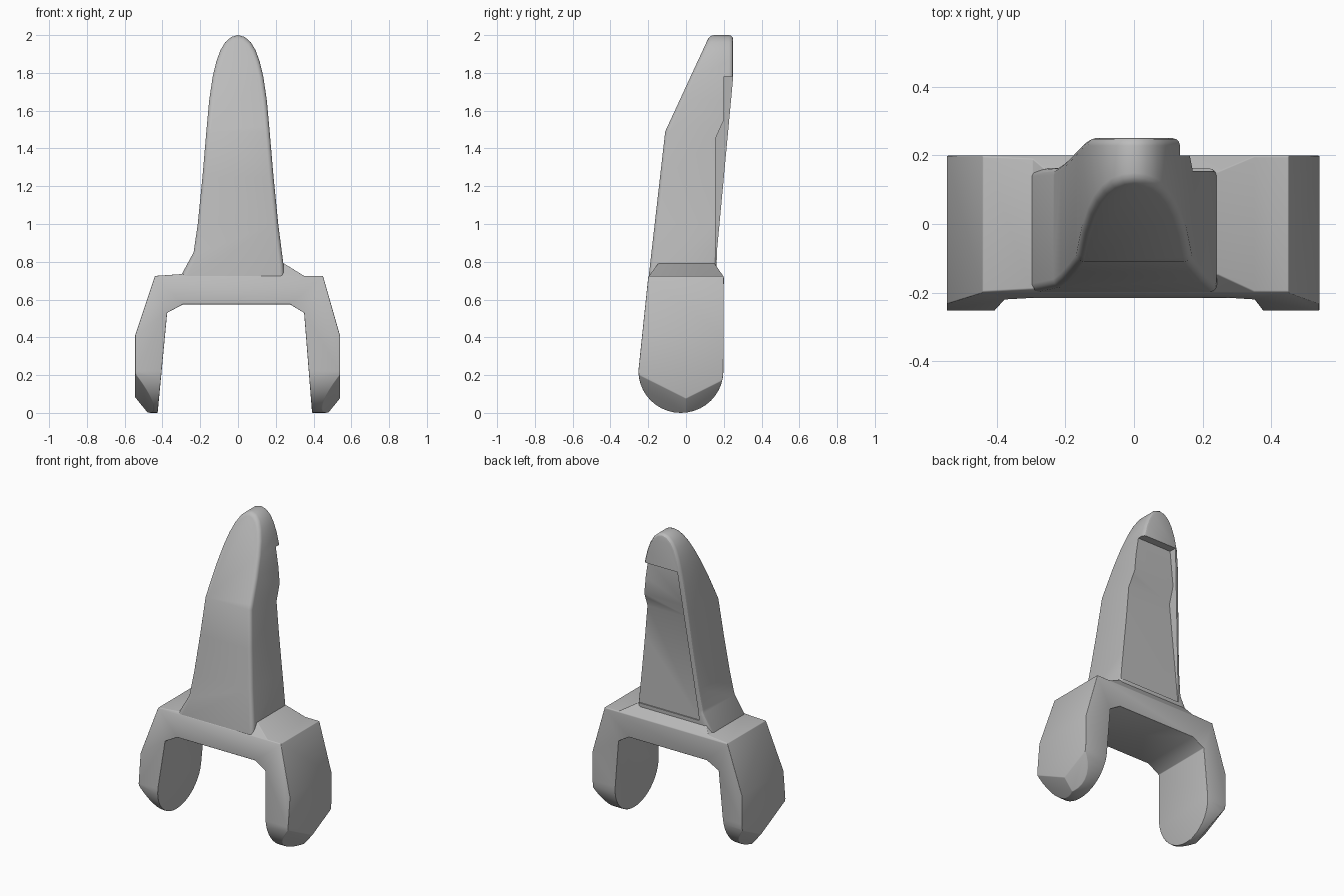
import bpy
import bmesh
import math
from mathutils import Vector

if "Cube" in bpy.data.objects:
    bpy.data.objects.remove(bpy.data.objects["Cube"])

grey = bpy.data.materials.new("plain grey")
grey.use_nodes = True
colour = (0.5, 0.5, 0.5, 1)
grey.diffuse_color = colour
grey.node_tree.nodes["Principled BSDF"].inputs["Base Color"].default_value = colour


def prism(name, points, axis, lo=-1, hi=1):
    """Extrude a closed outline along x (points are y, z) or y (points are x, z)."""
    bm = bmesh.new()
    place = (lambda a, b: (lo, a, b)) if axis == "x" else (lambda a, b: (a, lo, b))
    face = bm.faces.new([bm.verts.new(place(a, b)) for a, b in points])
    moved = bmesh.ops.extrude_face_region(bm, geom=[face])["geom"]
    step = Vector((hi - lo, 0, 0) if axis == "x" else (0, hi - lo, 0))
    bmesh.ops.translate(bm, vec=step,
                        verts=[g for g in moved if isinstance(g, bmesh.types.BMVert)])
    bmesh.ops.recalc_face_normals(bm, faces=bm.faces)
    mesh = bpy.data.meshes.new(name)
    bm.to_mesh(mesh)
    bm.free()
    mesh.materials.append(grey)
    obj = bpy.data.objects.new(name, mesh)
    bpy.context.collection.objects.link(obj)
    return obj


def activate(obj):
    bpy.ops.object.select_all(action="DESELECT")
    obj.select_set(True)
    bpy.context.view_layer.objects.active = obj


def combine(obj, cutter, operation):
    activate(obj)
    mod = obj.modifiers.new("combine", "BOOLEAN")
    mod.operation, mod.object, mod.solver = operation, cutter, "EXACT"
    bpy.ops.object.modifier_apply(modifier=mod.name)
    bpy.data.objects.remove(cutter)


def soften(obj, width):
    activate(obj)
    mod = obj.modifiers.new("soften", "BEVEL")
    mod.width, mod.segments = width, 3
    mod.limit_method, mod.angle_limit = "ANGLE", math.radians(32)
    bpy.ops.object.modifier_apply(modifier=mod.name)


# Fork: bridge and two legs, front outline crossed with side outline
fork = prism("fork", [
    (0.54, -0.1), (0.54, 0.41), (0.45, 0.725), (0.35, 0.725), (0.245, 0.79),
    (-0.25, 0.79), (-0.295, 0.735), (-0.44, 0.725), (-0.545, 0.41), (-0.545, -0.1),
    (-0.435, -0.1), (-0.375, 0.53), (-0.29, 0.575), (0.275, 0.575), (0.35, 0.53),
    (0.4, -0.1)], "y")
foot = []
for i in range(21):
    a = math.pi * (1 + i / 20)
    foot.append((-0.027 + 0.225 * math.cos(a), 0.222 + 0.222 * math.sin(a)))
combine(fork, prism("fork_side", foot + [
    (0.2, 0.72), (0.145, 0.8), (-0.14, 0.8), (-0.2, 0.72)], "x"), "INTERSECT")

# Slanted cuts on the outer lower corners of the legs
bm = bmesh.new()
bm.from_mesh(fork.data)
for side in (-1, 1):
    for reach in (-0.23, 0.23):
        normal = Vector((0, reach, 0.115)).cross(Vector((-0.065 * side, 0, -0.08)))
        if normal.x * side < 0:
            normal.negate()
        bmesh.ops.bisect_plane(bm, geom=bm.verts[:] + bm.edges[:] + bm.faces[:],
                               plane_co=(0.543 * side, 0, 0.08), plane_no=normal,
                               clear_outer=True)
        bmesh.ops.holes_fill(bm, edges=[e for e in bm.edges if e.is_boundary])
bmesh.ops.recalc_face_normals(bm, faces=bm.faces)
bm.to_mesh(fork.data)
bm.free()
soften(fork, 0.016)

# Tower: rounded tapering front outline crossed with bent side outline
half = [(0.24, 0.79), (0.213, 1.0), (0.188, 1.25), (0.165, 1.52), (0.152, 1.66),
        (0.134, 1.78), (0.115, 1.86), (0.093, 1.92), (0.068, 1.962), (0.036, 1.99)]
left_side = [(-x, z) for x, z in reversed(half[1:])]
tower = prism("tower", [(0.25, 0.62)] + half + [(0, 2)] + left_side +
              [(-0.235, 0.85), (-0.3, 0.73), (-0.3, 0.62)], "y")
combine(tower, prism("tower_side", [
    (-0.2, 0.6), (-0.2, 0.7), (-0.11, 1.49), (0.135, 2.02), (0.25, 2.02),
    (0.25, 1.78), (0.165, 0.87), (0.155, 0.6)], "x"), "INTERSECT")
soften(tower, 0.022)

# Recess in the tower back, leaving a thin rim along one edge
recess = prism("recess", [(0.4, 1.78), (0.2, 1.78), (0.2, 1.55), (0.155, 1.45),
                          (0.155, 0.8), (0.4, 0.8)], "x")
for v in recess.data.vertices:
    if v.co.x < 0:
        v.co.x = -0.21 + (v.co.z - 0.8) * 0.1
combine(tower, recess, "DIFFERENCE")

for part in (fork, tower):
    activate(part)
    bpy.ops.object.shade_smooth_by_angle(angle=math.radians(30))
